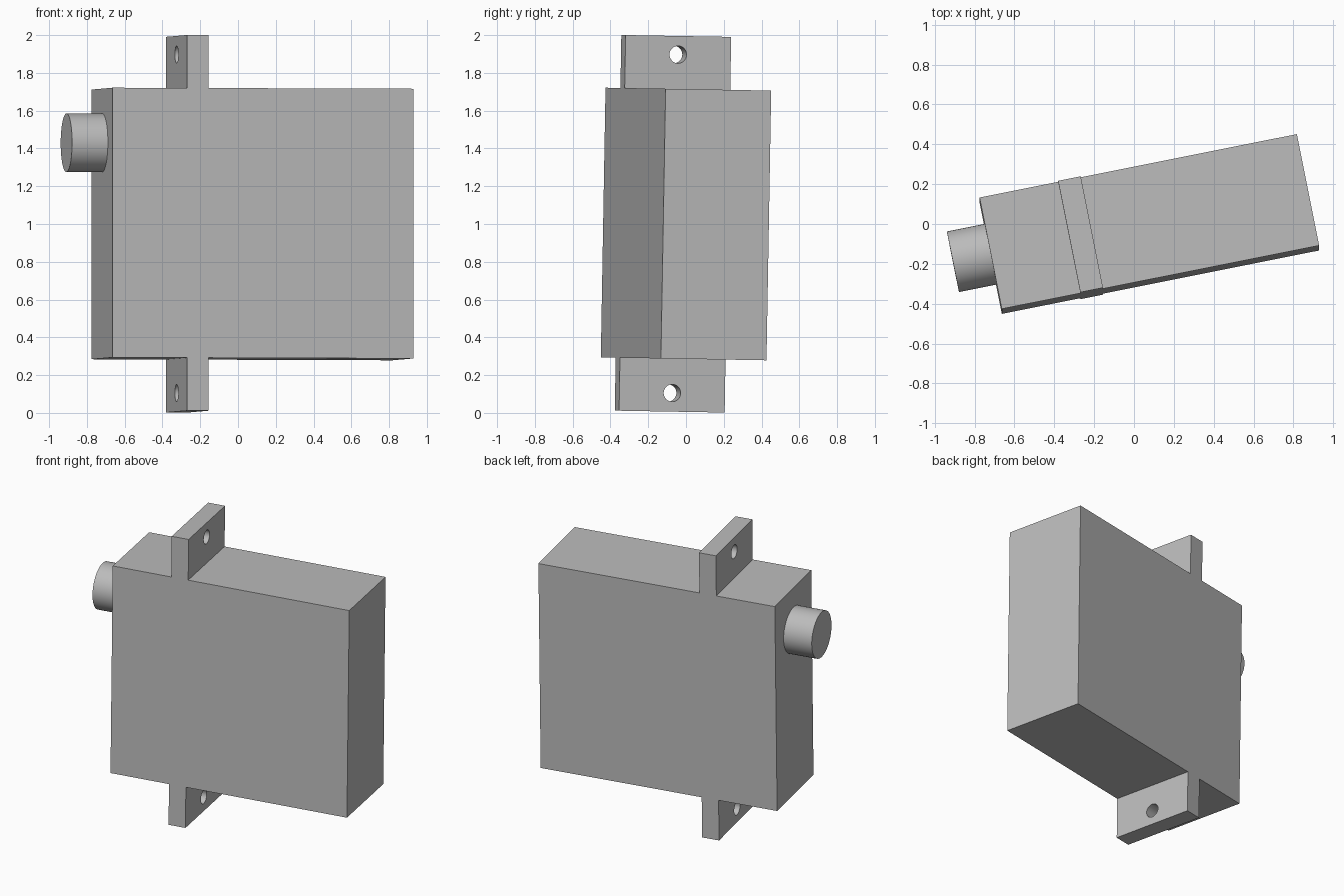
import bpy, bmesh, math
from mathutils import Matrix, Vector

cube = bpy.data.objects.get("Cube")
if cube:
    bpy.data.objects.remove(cube, do_unlink=True)

# Whole model is yawed and leans very slightly backwards
POSE = (Matrix.Translation((0.077, 0, 1.0))
        @ Matrix.Rotation(math.radians(-1.0), 4, 'X')
        @ Matrix.Rotation(math.radians(11.3), 4, 'Z'))

grey = bpy.data.materials.new("plain_grey")
grey.use_nodes = True
colour = (0.5, 0.5, 0.5, 1)
grey.diffuse_color = colour
grey.node_tree.nodes["Principled BSDF"].inputs["Base Color"].default_value = colour


def finish(name, bm):
    bmesh.ops.recalc_face_normals(bm, faces=bm.faces)
    mesh = bpy.data.meshes.new(name)
    bm.to_mesh(mesh)
    bm.free()
    mesh.materials.append(grey)
    obj = bpy.data.objects.new(name, mesh)
    bpy.context.collection.objects.link(obj)
    obj.matrix_world = POSE
    return obj


def rod(name, x0, x1, z, radius, sides):
    """Cylinder along local x."""
    bm = bmesh.new()
    place = Matrix.Translation(((x0 + x1) / 2, 0, z)) @ Matrix.Rotation(math.pi / 2, 4, 'Y')
    bmesh.ops.create_cone(bm, cap_ends=True, segments=sides, radius1=radius,
                          radius2=radius, depth=x1 - x0, matrix=place)
    return finish(name, bm)


# Housing with mounting ears, one side profile extruded through its depth
L, H, D = 0.812, 0.714, 0.285
EAR0, EAR1, EAR_H = -0.41, -0.294, 0.9945
upper = [(L, H), (EAR1, H), (EAR1, EAR_H), (EAR0, EAR_H), (EAR0, H), (-L, H)]
profile = upper + [(x, -z) for x, z in reversed(upper)]
bm = bmesh.new()
face = bm.faces.new([bm.verts.new((x, -D, z)) for x, z in profile])
ext = bmesh.ops.extrude_face_region(bm, geom=[face])
bmesh.ops.translate(bm, vec=Vector((0, 2 * D, 0)),
                    verts=[v for v in ext["geom"] if isinstance(v, bmesh.types.BMVert)])
housing = finish("housing_with_ears", bm)

# Screw holes through the ears
for label, side in (("upper", 1), ("lower", -1)):
    cutter = rod(label + "_hole_cutter", EAR0 - 0.1, EAR1 + 0.1, side * 0.896, 0.046, 32)
    cutter.hide_render = True
    cutter.hide_set(True)
    mod = housing.modifiers.new(label + "_screw_hole", 'BOOLEAN')
    mod.operation = 'DIFFERENCE'
    mod.solver = 'EXACT'
    mod.object = cutter

# Output shaft on the end face
shaft = rod("output_shaft", -L - 0.193, -L, 0.427, 0.155, 48)

bpy.context.view_layer.update()
for obj in (housing, shaft):
    bpy.ops.object.select_all(action='DESELECT')
    obj.select_set(True)
    bpy.context.view_layer.objects.active = obj
    if obj is housing:
        for mod in list(obj.modifiers):
            bpy.ops.object.modifier_apply(modifier=mod.name)
    bpy.ops.object.shade_smooth_by_angle(angle=math.radians(30))

# Drop the spent cutters
for obj in list(bpy.data.objects):
    if obj.name.endswith("_hole_cutter"):
        bpy.data.objects.remove(obj, do_unlink=True)
